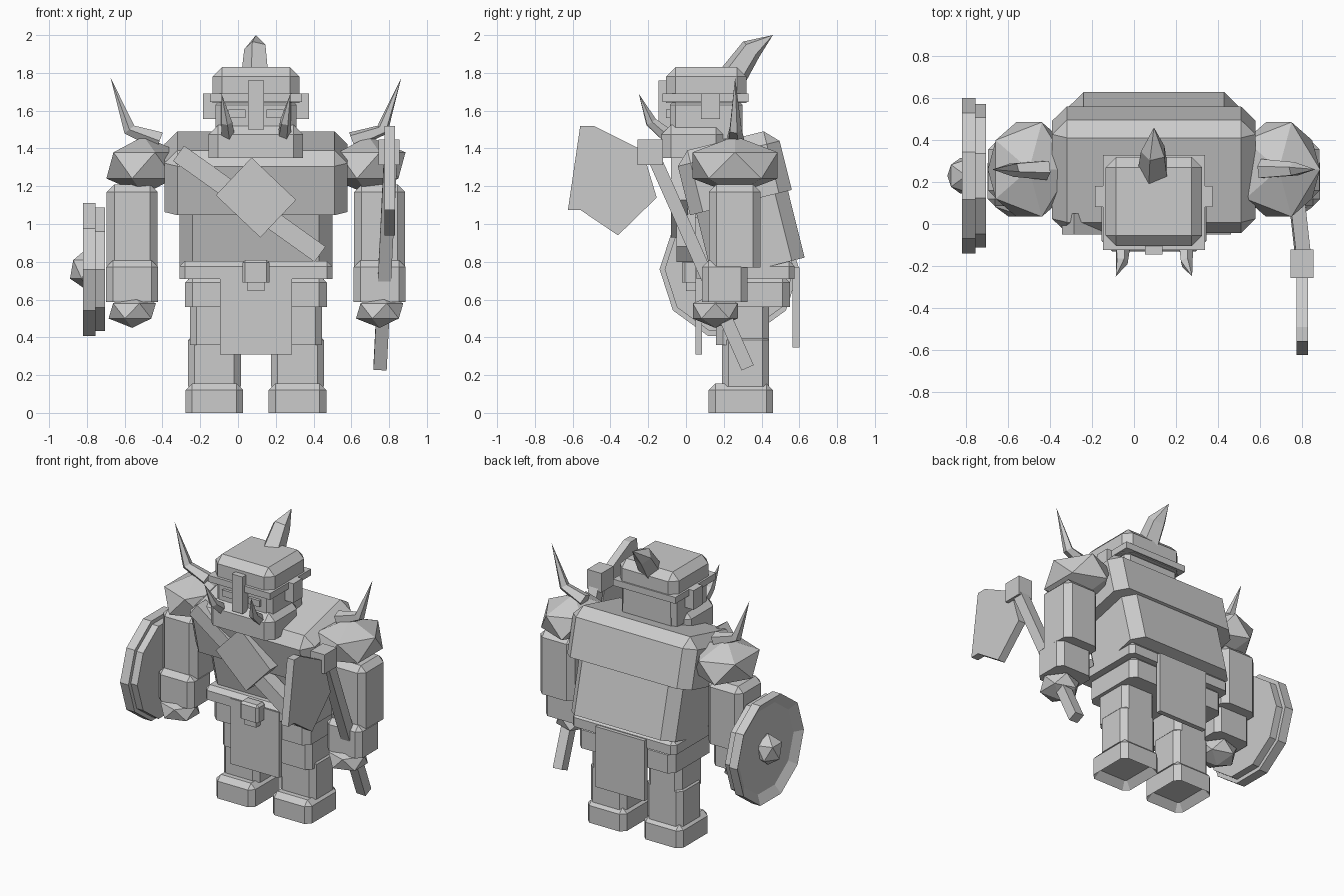
import bpy, bmesh, math
from mathutils import Vector, Matrix

cube = bpy.data.objects.get("Cube")
if cube:
    bpy.data.objects.remove(cube, do_unlink=True)

grey = bpy.data.materials.new("stone_grey")
grey.use_nodes = True
COLOUR = (0.6, 0.6, 0.6, 1)
grey.diffuse_color = COLOUR
grey.node_tree.nodes["Principled BSDF"].inputs["Base Color"].default_value = COLOUR

MID = 0.095                       # the body's mirror plane
SIDES = (("left", 1), ("right", -1))


def finish(name, bm):
    bmesh.ops.recalc_face_normals(bm, faces=bm.faces[:])
    mesh = bpy.data.meshes.new(name)
    bm.to_mesh(mesh)
    bm.free()
    mesh.materials.append(grey)
    obj = bpy.data.objects.new(name, mesh)
    bpy.context.collection.objects.link(obj)
    return obj


def box(name, centre, size, chamfer=0, rot=None, hollow=0):
    """Box with chamfered top and upright edges, plus an optional hollow sole."""
    bm = bmesh.new()
    bmesh.ops.create_cube(bm, size=1, matrix=Matrix.Diagonal((*size, 1)))
    if chamfer:
        edges = [e for e in bm.edges if max(v.co.z for v in e.verts) > 0]
        bmesh.ops.bevel(bm, geom=edges, offset=chamfer, offset_type='OFFSET',
                        segments=1, profile=0.5, affect='EDGES')
    if hollow:
        sole = min(bm.faces, key=lambda f: f.calc_center_median().z)
        bmesh.ops.inset_region(bm, faces=[sole], thickness=0.045)
        bmesh.ops.translate(bm, verts=sole.verts[:], vec=(0, 0, hollow))
    matrix = Matrix.Translation(centre) @ (rot or Matrix())
    bmesh.ops.transform(bm, matrix=matrix, verts=bm.verts[:])
    return finish(name, bm)


def span(name, x, y, z, chamfer=0, hollow=0):
    """Box given by its extents on each axis."""
    centre = [(a + b) / 2 for a, b in (x, y, z)]
    size = [b - a for a, b in (x, y, z)]
    return box(name, centre, size, chamfer, None, hollow)


def wide(name, half, y, z, chamfer=0):
    """Box centred on the body."""
    return span(name, (MID - half, MID + half), y, z, chamfer)


def lump(name, centre, radii):
    """Faceted ball."""
    bm = bmesh.new()
    bmesh.ops.create_icosphere(bm, subdivisions=1, radius=1, matrix=
                               Matrix.Translation(centre) @ Matrix.Diagonal((*radii, 1)))
    return finish(name, bm)


def horn(name, path, radii, sides=5):
    """Tapering horn that ends in a point at the last path position."""
    bm = bmesh.new()
    pts = [Vector(p) for p in path]
    rings = []
    for i, (p, r) in enumerate(zip(pts[:-1], radii)):
        axis = pts[i + 1] - pts[max(i - 1, 0)]
        turn = axis.to_track_quat('Z', 'Y')
        rings.append([bm.verts.new(p + turn @ Vector((r * math.cos(a), r * math.sin(a), 0)))
                      for a in (math.tau * k / sides for k in range(sides))])
    bm.faces.new(rings[0])
    tip = bm.verts.new(pts[-1])
    for k in range(sides):
        j = (k + 1) % sides
        for low, high in zip(rings, rings[1:]):
            bm.faces.new((low[k], low[j], high[j], high[k]))
        bm.faces.new((rings[-1][k], rings[-1][j], tip))
    return finish(name, bm)


def disc(name, centre, radius, depth, rim=0, dish=0):
    """Ten-sided disc facing sideways, optionally dished inside a rim."""
    bm = bmesh.new()
    bmesh.ops.create_cone(bm, cap_ends=True, segments=10, radius1=radius, radius2=radius,
                          depth=depth, matrix=Matrix.Translation(centre)
                          @ Matrix.Rotation(math.pi / 2, 4, 'Y'))
    if rim:
        face = min(bm.faces, key=lambda f: f.calc_center_median().x)
        bmesh.ops.inset_region(bm, faces=[face], thickness=rim)
        bmesh.ops.translate(bm, verts=face.verts[:], vec=(dish, 0, 0))
    return finish(name, bm)


# Leaning torso
lean = Matrix.Rotation(math.radians(14), 4, 'X')
box("chest", (MID, 0.25, 1.277), (0.97, 0.555, 0.337), 0.07, lean)
box("belly", (MID, 0.33, 0.985), (0.81, 0.5, 0.46), 0.07, lean)

# Waist
wide("hips", 0.375, (0.1, 0.55), (0.56, 0.73), 0.04)
wide("belt", 0.405, (0.055, 0.575), (0.71, 0.805), 0.03)
wide("buckle", 0.072, (-0.02, 0.07), (0.69, 0.81), 0.015)
wide("buckle_tongue", 0.045, (0.0, 0.06), (0.645, 0.69))
wide("front_flap", 0.19, (0.05, 0.085), (0.31, 0.77))
wide("back_flap", 0.19, (0.565, 0.6), (0.345, 0.77))

# Strap with a diamond plate
box("chest_strap", (0.06, 0.0, 1.107), (0.92, 0.1, 0.1), 0,
    Matrix.Rotation(math.radians(35.5), 4, 'Y'))
box("chest_plate", (MID, -0.035, 1.14), (0.325, 0.09, 0.275), 0,
    Matrix.Rotation(math.radians(43.5), 4, 'Y'))

# Head and helmet
wide("neck", 0.19, (0.02, 0.3), (1.3, 1.52))
wide("jaw", 0.25, (-0.13, 0.21), (1.35, 1.525), 0.05)
wide("face", 0.215, (-0.085, 0.3), (1.45, 1.66), 0.03)
wide("helmet", 0.23, (-0.105, 0.32), (1.64, 1.83), 0.05)
wide("helmet_brim", 0.243, (-0.125, 0.33), (1.645, 1.69))
wide("nose_guard", 0.042, (-0.145, -0.07), (1.5, 1.76))
horn("helmet_spike", [(MID, 0.24, 1.77), (MID, 0.345, 1.925), (MID, 0.46, 2.0)],
     [0.08, 0.062])

for side, s in SIDES:
    def at(offset):
        return MID + s * offset

    # Face details
    box(side + "_ear", (at(0.245), 0.13, 1.623), (0.07, 0.1, 0.135))
    box(side + "_eye", (at(0.1), -0.09, 1.583), (0.09, 0.03, 0.045))
    horn(side + "_tusk", [(at(0.15), -0.1, 1.47), (at(0.155), -0.185, 1.54),
                          (at(0.182), -0.25, 1.69)], [0.038, 0.03])

    # Legs
    box(side + "_boot", (at(0.22), 0.29, 0.078), (0.305, 0.34, 0.156), 0.035, None, 0.05)
    box(side + "_shin", (at(0.22), 0.315, 0.28), (0.28, 0.25, 0.28), 0.035)
    box(side + "_thigh", (at(0.22), 0.3, 0.51), (0.26, 0.28, 0.3), 0.035)

    # Arms
    box(side + "_upper_arm", (at(0.655), 0.258, 0.99), (0.27, 0.275, 0.44), 0.04)
    box(side + "_forearm", (at(0.655), 0.205, 0.697), (0.275, 0.24, 0.22), 0.035)
    lump(side + "_fist", (at(0.655), 0.155, 0.54), (0.14, 0.14, 0.09))
    lump(side + "_shoulder_pad", (at(0.595), 0.26, 1.31), (0.22, 0.265, 0.155))
    horn(side + "_shoulder_horn", [(at(0.51), 0.26, 1.44), (at(0.67), 0.26, 1.5),
                                   (at(0.77), 0.26, 1.775)], [0.05, 0.035])

# Axe in the left hand
bottom, top = Vector((0.752, 0.325, 0.24)), Vector((0.81, -0.19, 1.4))
box("axe_handle", (bottom + top) / 2, (0.07, 0.07, (top - bottom).length), 0,
    Matrix.Rotation(math.radians(24), 4, 'X') @ Matrix.Rotation(math.radians(2.6), 4, 'Y'))
box("axe_socket", (0.8, -0.19, 1.38), (0.11, 0.135, 0.135))
profile = [(-0.56, 1.52), (-0.49, 1.52), (-0.23, 1.39), (-0.155, 1.14),
           (-0.36, 0.94), (-0.56, 1.075), (-0.625, 1.075)]
bm = bmesh.new()
blade = bm.faces.new([bm.verts.new((0.775, y, z)) for y, z in profile])
side = bmesh.ops.extrude_face_region(bm, geom=[blade])["geom"]
bmesh.ops.translate(bm, vec=(0.055, 0, 0),
                    verts=[v for v in side if isinstance(v, bmesh.types.BMVert)])
finish("axe_blade", bm)

# Shield on the right arm
disc("shield_front", (-0.788, 0.23, 0.76), 0.37, 0.065, 0.065, 0.035)
disc("shield_back", (-0.73, 0.23, 0.76), 0.343, 0.05)
lump("shield_boss", (-0.8, 0.23, 0.76), (0.1, 0.1, 0.11))
